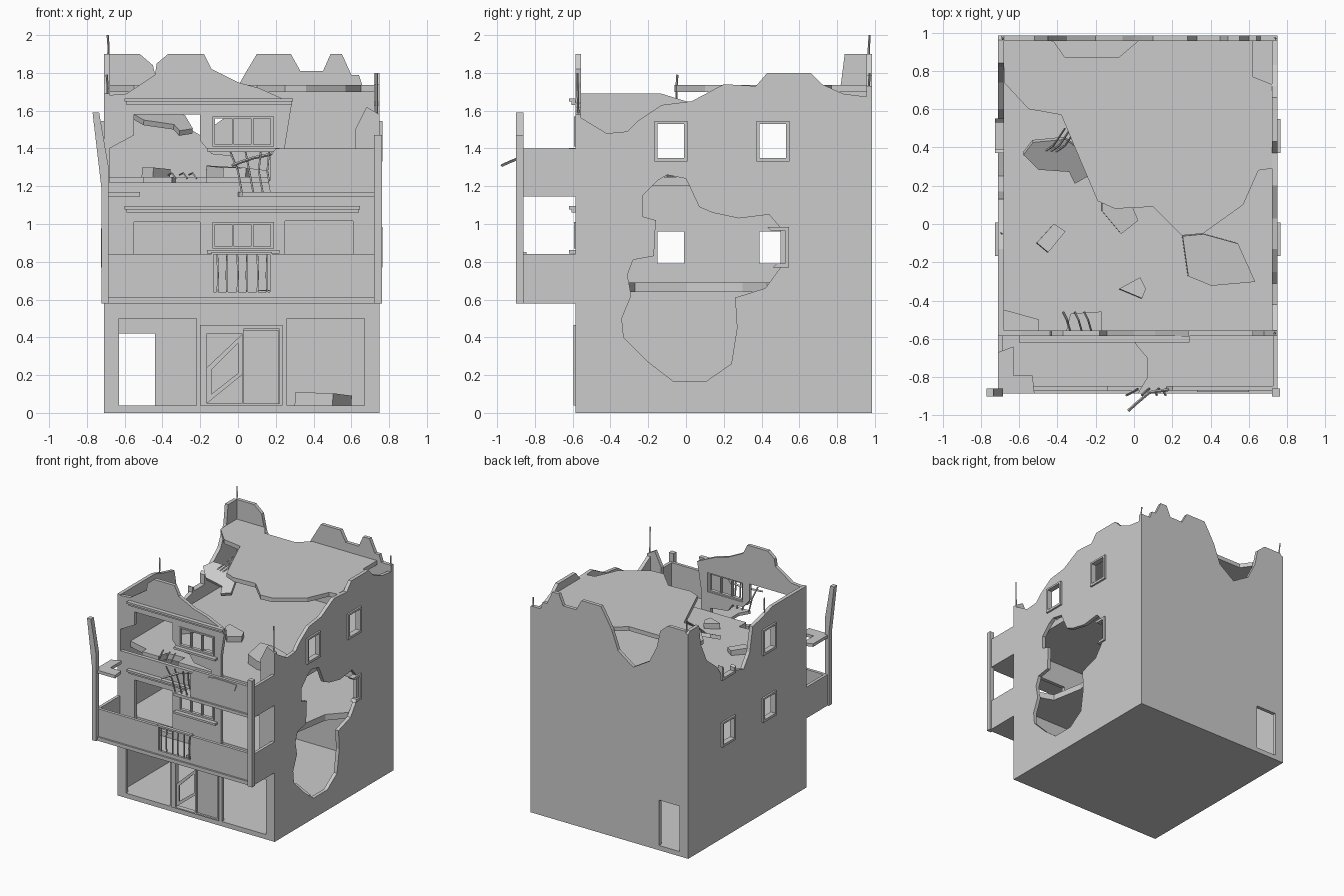
import bpy, bmesh, math
from mathutils import Matrix, Vector

def rect(a, b, c, d):
    return [(a, c), (b, c), (b, d), (a, d)]

def finish(name, me):
    bm = bmesh.new()
    bm.from_mesh(me)
    bmesh.ops.remove_doubles(bm, verts=bm.verts, dist=1e-5)
    bmesh.ops.recalc_face_normals(bm, faces=bm.faces)
    for f in bm.faces:
        f.smooth = False
    bm.to_mesh(me)
    bm.free()
    ob = bpy.data.objects.new(name, me)
    bpy.context.collection.objects.link(ob)
    return ob

def from_curve(name, cu, mat=Matrix()):
    tmp = bpy.data.objects.new("tmp", cu)
    bpy.context.collection.objects.link(tmp)
    dg = bpy.context.evaluated_depsgraph_get()
    me = bpy.data.meshes.new_from_object(tmp.evaluated_get(dg))
    bpy.data.objects.remove(tmp)
    me.transform(mat)
    return finish(name, me)

def plate(name, axis, a, b, outer, holes=()):
    """Flat outline with holes, thick from a to b along the axis."""
    cu = bpy.data.curves.new(name, 'CURVE')
    cu.dimensions, cu.fill_mode, cu.extrude = '2D', 'BOTH', abs(b - a) / 2
    for pts in [outer, *holes]:
        s = cu.splines.new('POLY')
        s.points.add(len(pts) - 1)
        for p, q in zip(s.points, pts):
            p.co = (q[0], q[1], 0, 1)
        s.use_cyclic_u = True
    m = (a + b) / 2
    mat = {'x': Matrix(((0, 0, 1, m), (1, 0, 0, 0), (0, 1, 0, 0), (0, 0, 0, 1))),
           'y': Matrix(((1, 0, 0, 0), (0, 0, -1, m), (0, 1, 0, 0), (0, 0, 0, 1))),
           'z': Matrix.Translation((0, 0, m))}[axis]
    return from_curve(name, cu, mat)

def box(name, x0, x1, y0, y1, z0, z1):
    return plate(name, 'z', z0, z1, rect(x0, x1, y0, y1))

def rod(name, pts, r=0.005):
    cu = bpy.data.curves.new(name, 'CURVE')
    cu.dimensions, cu.bevel_depth, cu.bevel_resolution, cu.use_fill_caps = '3D', r, 0, True
    s = cu.splines.new('POLY')
    s.points.add(len(pts) - 1)
    for p, q in zip(s.points, pts):
        p.co = (*q, 1)
    return from_curve(name, cu)

def tilt(ob, pivot, rx, ry):
    p = Matrix.Translation(pivot)
    ob.data.transform(p @ Matrix.Rotation(rx, 4, 'X') @ Matrix.Rotation(ry, 4, 'Y') @ p.inverted())

L, R, F, B, T = -0.71, 0.75, -0.585, 0.985, 0.03

# Front wall with shop openings, windows and broken upper storey
front = [(L, 0), (R, 0), (R, 1.58), (0.68, 1.62), (0.62, 1.5), (0.62, 1.2), (0.25, 1.2), (0.25, 1.42),
         (0.285, 1.64), (0.2, 1.68), (0.11, 1.72), (0, 1.75), (-0.14, 1.82), (-0.18, 1.9), (-0.37, 1.9),
         (-0.43, 1.85), (-0.44, 1.79), (-0.59, 1.69), (L, 1.68)]
plate("front_wall", 'y', F, F + T, front, [
    rect(-0.63, -0.22, 0.04, 0.5), rect(-0.19, 0.23, 0.04, 0.455), rect(0.26, 0.67, 0.04, 0.5),
    [(-0.55, 0.65), (-0.2, 0.65), (-0.2, 1.01), (-0.55, 1.01)],
    rect(-0.135, 0.19, 0.87, 1.01), rect(0.25, 0.61, 0.65, 1.015),
    [(-0.68, 1.22), (-0.68, 1.4), (-0.55, 1.47), (-0.55, 1.58), (-0.2, 1.58), (-0.2, 1.44), (-0.14, 1.37),
     (-0.04, 1.36), (0, 1.3), (0.16, 1.28), (0.16, 1.22)],
    rect(-0.135, 0.19, 1.41, 1.57)])

# Back wall with door opening and broken parapet
back = [(L, 0), (R, 0), (R, 1.73), (0.66, 1.73), (0.64, 1.79), (0.6, 1.79), (0.55, 1.9), (0.49, 1.9),
        (0.45, 1.81), (0.33, 1.81), (0.28, 1.9), (0.1, 1.9), (0.04, 1.8), (0, 1.73), (-0.06, 1.57),
        (-0.2, 1.47), (-0.35, 1.56), (-0.42, 1.7), (-0.45, 1.84), (-0.52, 1.9), (-0.68, 1.9), (L, 1.86)]
plate("back_wall", 'y', B - T, B, back, [rect(-0.63, -0.44, 0.04, 0.42)])

# Side walls
wy = [(-0.15, -0.01), (0.39, 0.53)]
right = [(F, 0), (B, 0), (B, 1.67), (0.83, 1.69), (0.72, 1.74), (0.66, 1.8), (0.43, 1.8), (0.37, 1.73),
         (0.2, 1.74), (0.03, 1.65), (-0.13, 1.63), (-0.25, 1.55), (-0.31, 1.49), (-0.42, 1.48), (F, 1.58)]
breach = [(-0.23, 1.15), (-0.15, 1.23), (-0.1, 1.26), (0, 1.24), (0.07, 1.09), (0.14, 1.06), (0.28, 1.03),
          (0.44, 1.05), (0.5, 0.98), (0.5, 0.77), (0.42, 0.66), (0.26, 0.61), (0.27, 0.45), (0.24, 0.26),
          (0.11, 0.17), (-0.07, 0.17), (-0.2, 0.27), (-0.33, 0.4), (-0.34, 0.5), (-0.29, 0.62),
          (-0.31, 0.73), (-0.28, 0.81), (-0.17, 0.83), (-0.16, 1.02), (-0.23, 1.04)]
plate("right_wall", 'x', R - T, R, right, [breach] + [rect(a, b, 1.35, 1.53) for a, b in wy])
left = [(F, 0), (B, 0), (B, 1.88), (0.96, 1.9), (0.84, 1.9), (0.82, 1.74), (0.74, 1.57), (0.6, 1.46),
        (0.53, 1.35), (0.39, 1.35), (0.25, 1.31), (0.17, 1.42), (0.13, 1.62), (0, 1.65), (-0.13, 1.69), (F, 1.69)]
plate("left_wall", 'x', L, L + T, left, [rect(-0.15, -0.01, 1.35, 1.53)] + [rect(a, b, 0.79, 0.96) for a, b in wy])

# Window surrounds on the sides
def surround(x0, x1, a, b, z0, z1):
    plate("window_surround", 'x', x0, x1, rect(a - 0.018, b + 0.018, z0 - 0.02, z1 + 0.015), [rect(a, b, z0, z1)])
for a, b in wy:
    surround(R - T, R + 0.015, a, b, 1.35, 1.53)
    surround(L - 0.015, L + T, a, b, 0.79, 0.96)
surround(L - 0.015, L + T, *wy[0], 1.35, 1.53)
plate("broken_surround", 'x', L - 0.015, L + T, [(0.37, 1.33), (0.55, 1.33), (0.55, 1.45), (0.53, 1.43),
      (0.53, 1.35), (0.39, 1.35), (0.39, 1.38), (0.37, 1.39)])
plate("broken_surround", 'x', R - T, R + 0.015, [(0.46, 0.77), (0.545, 0.77), (0.545, 0.985), (0.43, 0.985),
      (0.45, 0.965), (0.525, 0.965), (0.525, 0.79), (0.48, 0.79)])

# Floors and broken roof
i = (L + T, R - T, F + T, B - T)
box("ground_floor", L, R, F, B, 0, 0.04)
plate("first_floor", 'z', 0.64, 0.69, [(i[0], i[2]), (i[1], i[2]), (i[1], -0.31), (0.6, -0.27), (0.55, 0),
      (0.6, 0.3), (i[1], 0.43), (i[1], i[3]), (i[0], i[3])])
plate("second_floor", 'z', 1.2, 1.25, [(i[0], -0.45), (-0.5, -0.5), (-0.5, i[2]), (-0.35, i[2]), (-0.33, -0.47),
      (-0.17, -0.46), (-0.17, i[2]), (i[1], i[2]), (i[1], i[3]), (i[0], i[3])])
plate("roof", 'z', 1.70, 1.735, [(i[0], 0.74), (-0.55, 0.6), (-0.38, 0.57), (-0.33, 0.45), (-0.19, 0.12), (-0.1, 0.08),
      (0.1, 0.09), (0.25, -0.06), (0.36, -0.05), (0.57, 0.1), (0.65, 0.28), (i[1], 0.29), (i[1], 0.73),
      (0.62, 0.77), (0.62, i[3]), (0.02, i[3]), (-0.08, 0.87), (-0.36, 0.87), (-0.42, i[3]), (i[0], i[3])])

# Front window frames, sills and cornices
for z0, z1 in ((0.87, 1.01), (1.41, 1.57)):
    plate("front_window_frame", 'y', F - 0.008, F + 0.02, rect(-0.135, 0.19, z0, z1),
          [rect(-0.122 + k * 0.102, -0.032 + k * 0.102, z0 + 0.012, z1 - 0.012) for k in range(3)])
    box("window_sill", -0.165, 0.22, F - 0.035, F + 0.01, z0 - 0.025, z0 - 0.008)
for z, x1 in ((1.06, 0.64), (1.63, 0.285)):
    box("cornice", -0.59, x1, F - 0.02, F, z, z + 0.018)
    box("cornice_cap", -0.6, x1 + 0.005, F - 0.035, F, z + 0.018, z + 0.035)

# Shop door panel, frames and hanging door leaf
box("door_panel", 0.02, 0.215, F + 0.008, F + 0.022, 0.04, 0.44)
plate("door_frame", 'y', F - 0.01, F + T, rect(-0.2, 0.235, 0.04, 0.465), [rect(-0.165, 0.02, 0.05, 0.42), rect(0.03, 0.22, 0.05, 0.445)])
plate("broken_door_leaf", 'y', F + 0.005, F + 0.02, [(-0.165, 0.05), (0.02, 0.2), (0.02, 0.415), (-0.165, 0.24)],
      [[(-0.14, 0.1), (0.0, 0.21), (0.0, 0.37), (-0.14, 0.23)]])

# Lower balcony
YF = -0.885
box("balcony_slab", L, R, YF, F, 0.58, 0.61)
for x0, x1 in ((L, -0.13), (0.17, R)):
    box("balcony_parapet", x0, x1, YF + 0.015, YF + 0.04, 0.61, 0.84)
for x in (L, R - 0.025):
    box("balcony_side", x, x + 0.025, YF + 0.03, F, 0.61, 0.84)
for k in range(6):
    x = -0.11 + k * 0.053
    rod("baluster", [(x, YF + 0.025, 0.6), (x + 0.004 * (-1) ** k, YF + 0.02, 0.73), (x, YF + 0.025, 0.845)], 0.006)
box("balcony_rail", -0.14, 0.18, YF + 0.012, YF + 0.04, 0.838, 0.852)
box("balcony_bottom_rail", -0.13, 0.17, YF + 0.015, YF + 0.035, 0.61, 0.64)

# Upper balcony, left part fallen away
plate("upper_balcony_slab", 'z', 1.145, 1.17, [(0.02, YF), (R, YF), (R, F), (0, F), (0.01, -0.63), (0.07, -0.7), (0.07, -0.8)])
plate("upper_slab_stub", 'z', 1.145, 1.17, [(L, YF), (-0.52, YF), (-0.53, -0.79), (-0.63, -0.79), (-0.63, -0.64), (L, -0.67)])
plate("upper_parapet", 'y', YF + 0.015, YF + 0.04, [(0.17, 1.15), (R, 1.15), (R, 1.4), (0.2, 1.4), (0.17, 1.36)])
box("upper_side", R - 0.025, R, YF + 0.03, F, 1.17, 1.4)
chip = plate("parapet_chip", 'y', YF + 0.008, YF + 0.018, [(0.33, 1.38), (0.4, 1.39), (0.6, 1.385), (0.58, 1.33), (0.52, 1.32), (0.38, 1.35)])

# Balcony columns
box("right_column", R - 0.03, R + 0.012, YF - 0.015, YF + 0.025, 0.58, 1.47)
box("left_column", L - 0.012, L + 0.025, YF - 0.015, YF + 0.025, 0.58, 1.18)
plate("leaning_column", 'y', YF - 0.015, YF + 0.025, [(L - 0.012, 1.18), (L + 0.025, 1.18), (-0.685, 1.3), (-0.735, 1.59), (-0.77, 1.59)])

# Bent and exposed reinforcing bars
for x, d in ((0.0, -0.04), (0.06, -0.02), (0.11, 0.01), (0.155, 0.01)):
    rod("bent_baluster", [(x + 0.02, YF + 0.025, 1.17), (x, YF + 0.01, 1.28), (x + d, YF - 0.01, 1.38)], 0.006)
rod("bent_rail", [(0.18, YF + 0.02, 1.37), (0.08, YF + 0.005, 1.35), (0.02, -0.93, 1.33), (-0.03, -0.975, 1.31)], 0.008)
for p, z in (((-0.69, 0.968), 2.0), ((0.735, 0.968), 1.8), ((-0.695, -0.05), 1.79)):
    rod("corner_bar", [(*p, z - 0.16), (p[0] + 0.005, p[1], z - 0.07), (p[0], p[1] + 0.004, z)], 0.006)
rod("wall_bar", [(0.735, -0.57, 1.55), (0.735, -0.575, 1.8)], 0.006)
for x in (-0.33, -0.27, -0.22):
    rod("wall_bar", [(x, -0.57, 1.24), (x - 0.02, -0.5, 1.27), (x - 0.04, -0.46, 1.26)])
for k in range(3):
    rod("roof_bar", [(-0.3 - k * 0.03, 0.5, 1.71), (-0.36 - k * 0.03, 0.41, 1.63), (-0.42 - k * 0.03, 0.37, 1.57)])

# Hanging roof slab and rubble
s = plate("hanging_slab", 'z', 1.53, 1.56, [(-0.58, 0.38), (-0.53, 0.45), (-0.36, 0.46), (-0.28, 0.39),
          (-0.24, 0.24), (-0.31, 0.2), (-0.34, 0.27), (-0.5, 0.29)])
tilt(s, (-0.4, 0.33, 1.545), 0.45, 0.1)
rubble = [([(0.25, -0.06), (0.28, -0.27), (0.4, -0.32), (0.63, -0.3), (0.54, -0.1), (0.36, -0.05)], 1.26, 0.08),
          ([(-0.51, -0.1), (-0.45, -0.15), (-0.36, -0.04), (-0.42, 0.0)], 1.25, 0.05),
          ([(-0.17, 0.13), (-0.17, 0.07), (-0.07, -0.05), (0.02, 0.02), (-0.01, 0.09)], 1.25, 0.06),
          ([(-0.08, -0.34), (0.04, -0.39), (0.06, -0.34), (0.03, -0.28)], 1.25, 0.05),
          ([(0.1, -0.83), (0.2, -0.84), (0.25, -0.78), (0.13, -0.76)], 0.61, 0.04),
          ([(0.3, 0.0), (0.5, -0.1), (0.6, 0.1), (0.4, 0.2)], 0.04, 0.07)]
for n, (pts, z, h) in enumerate(rubble):
    c = Vector((*pts[0], z))
    tilt(plate("rubble", 'z', z, z + h, pts), c, 0.04 * (-1) ** n, 0.05)
